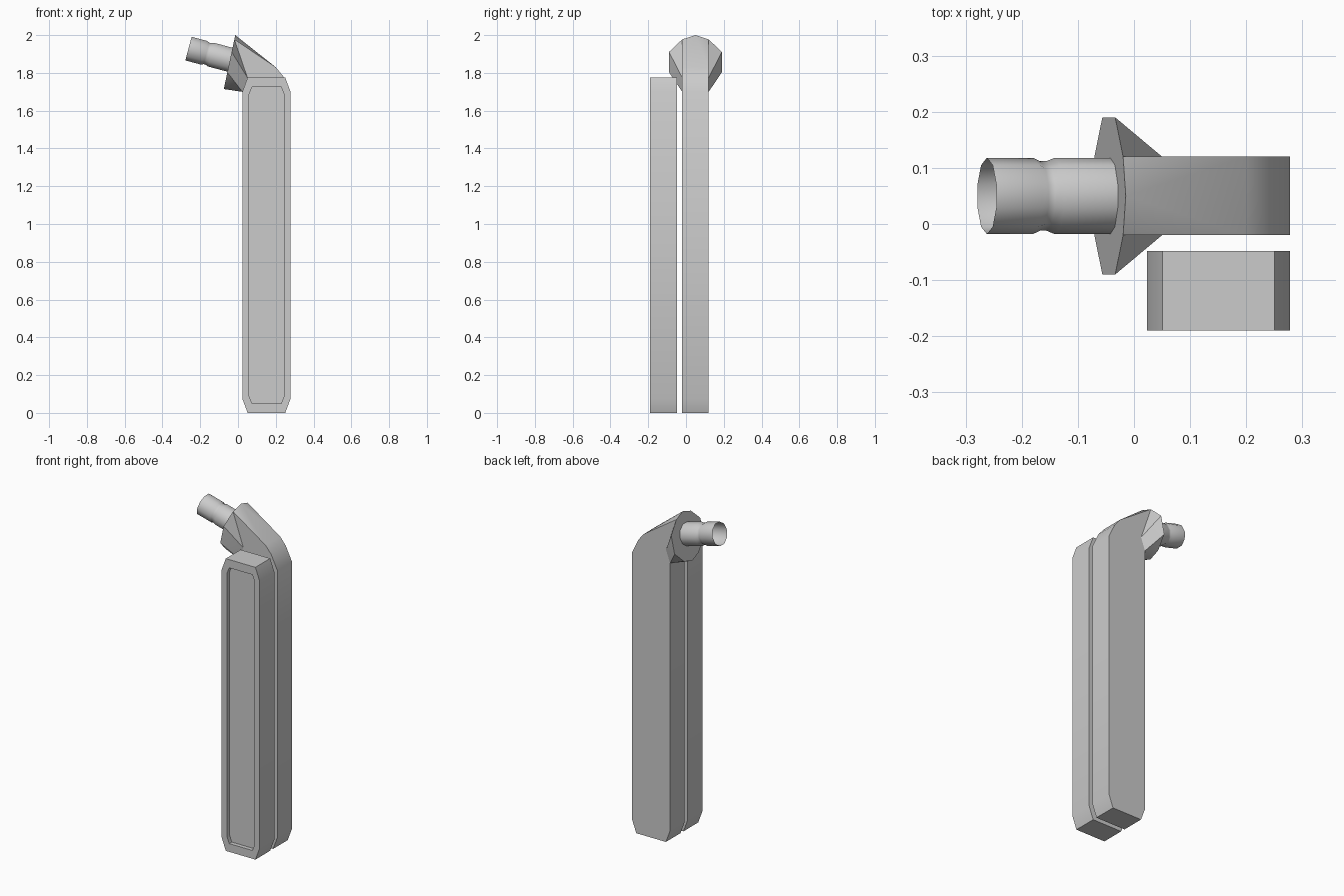
import bpy, bmesh, math
from mathutils import Vector

cube = bpy.data.objects.get("Cube")
if cube:
    bpy.data.objects.remove(cube)

grey = bpy.data.materials.new("light_grey")
grey.use_nodes = True
grey.diffuse_color = (0.6, 0.6, 0.6, 1)
grey.node_tree.nodes["Principled BSDF"].inputs["Base Color"].default_value = (0.6, 0.6, 0.6, 1)


def finish(name, bm, angle):
    bmesh.ops.recalc_face_normals(bm, faces=bm.faces)
    mesh = bpy.data.meshes.new(name)
    bm.to_mesh(mesh)
    bm.free()
    mesh.materials.append(grey)
    obj = bpy.data.objects.new(name, mesh)
    bpy.context.collection.objects.link(obj)
    bpy.ops.object.select_all(action='DESELECT')
    obj.select_set(True)
    bpy.context.view_layer.objects.active = obj
    bpy.ops.object.shade_smooth_by_angle(angle=math.radians(angle))
    return obj


def outline(bm, points, y):
    return [bm.verts.new((x, y, z)) for x, z in points]


def bridge(bm, a, b):
    n = len(a)
    for i in range(n):
        j = (i + 1) % n
        bm.faces.new((a[i], a[j], b[j], b[i]))


# Front slab: chamfered block with a recessed front panel
def chamfered(x0, x1, z0, z1, cx, cz):
    return [(x0 + cx, z0), (x1 - cx, z0), (x1, z0 + cz), (x1, z1 - cz),
            (x1 - cx, z1), (x0 + cx, z1), (x0, z1 - cz), (x0, z0 + cz)]


bm = bmesh.new()
outer = chamfered(0.023, 0.278, 0, 1.775, 0.028, 0.075)
inner = chamfered(0.058, 0.245, 0.05, 1.725, 0.016, 0.04)
rings = [outline(bm, outer, -0.048), outline(bm, outer, -0.19),
         outline(bm, inner, -0.19), outline(bm, inner, -0.165)]
for a, b in zip(rings, rings[1:]):
    bridge(bm, a, b)
bm.faces.new(rings[0])
bm.faces.new(rings[-1])
finish("front_slab", bm, 30)

# Rear slab: its top bends over into a ten-sided flared collar
MID, HALF = 0.05, 0.07
tilt = math.radians(12)
collar_mid = Vector((-0.045, MID, 1.857))
up = Vector((math.sin(tilt), 0, math.cos(tilt)))
side = Vector((0, 1, 0))

bm = bmesh.new()


def rim(across, height):
    return bm.verts.new(collar_mid + side * across + up * height)


top, bottom = rim(0, 0.146), rim(0, -0.146)
elbow = [(0.2, 1.83), (0.237, 1.785), (0.278, 1.70), (0.278, 0.075), (0.25, 0),
         (0.051, 0), (0.023, 0.075), (0.023, 1.70)]
sides = []
for s in (1, -1):
    t, a, b, c = [rim(s * w, h) for w, h in
                  ((HALF, 0.123), (0.14, 0.055), (0.14, -0.055), (HALF, -0.123))]
    edge = outline(bm, elbow, MID + s * HALF)
    waist = bm.verts.new((0.05, MID + s * HALF, 1.775))
    bm.faces.new([t] + edge + [waist])
    for face in ((t, a, waist), (a, b, waist), (b, edge[-1], waist), (b, c, edge[-1])):
        bm.faces.new(face)
    bm.faces.new((top, t, edge[0]))
    bm.faces.new((bottom, c, edge[-1]))
    sides.append((edge, [t, a, b, c]))
(left, left_rim), (right, right_rim) = sides
for i in range(len(left) - 1):
    bm.faces.new((left[i], left[i + 1], right[i + 1], right[i]))
bm.faces.new((top, left[0], right[0]))
bm.faces.new((bottom, left[-1], right[-1]))
bm.faces.new([top] + left_rim + [bottom] + right_rim[::-1])
finish("rear_slab_with_collar", bm, 30)

# Spout: open ten-sided tube with a shallow groove
tilt = math.radians(15)
axis = Vector((-math.cos(tilt), 0, math.sin(tilt)))
up = Vector((math.sin(tilt), 0, math.cos(tilt)))
root = Vector((-0.04, MID, 1.869))
bm = bmesh.new()
rings = []
for along, r in ((-0.01, 0.068), (0.105, 0.068), (0.12, 0.062), (0.132, 0.062),
                 (0.145, 0.068), (0.23, 0.068)):
    ring = []
    for k in range(10):
        ang = math.tau * k / 10
        ring.append(bm.verts.new(root + axis * along
                                 + side * r * math.cos(ang) + up * r * math.sin(ang)))
    rings.append(ring)
for a, b in zip(rings, rings[1:]):
    bridge(bm, a, b)
finish("spout", bm, 40)
